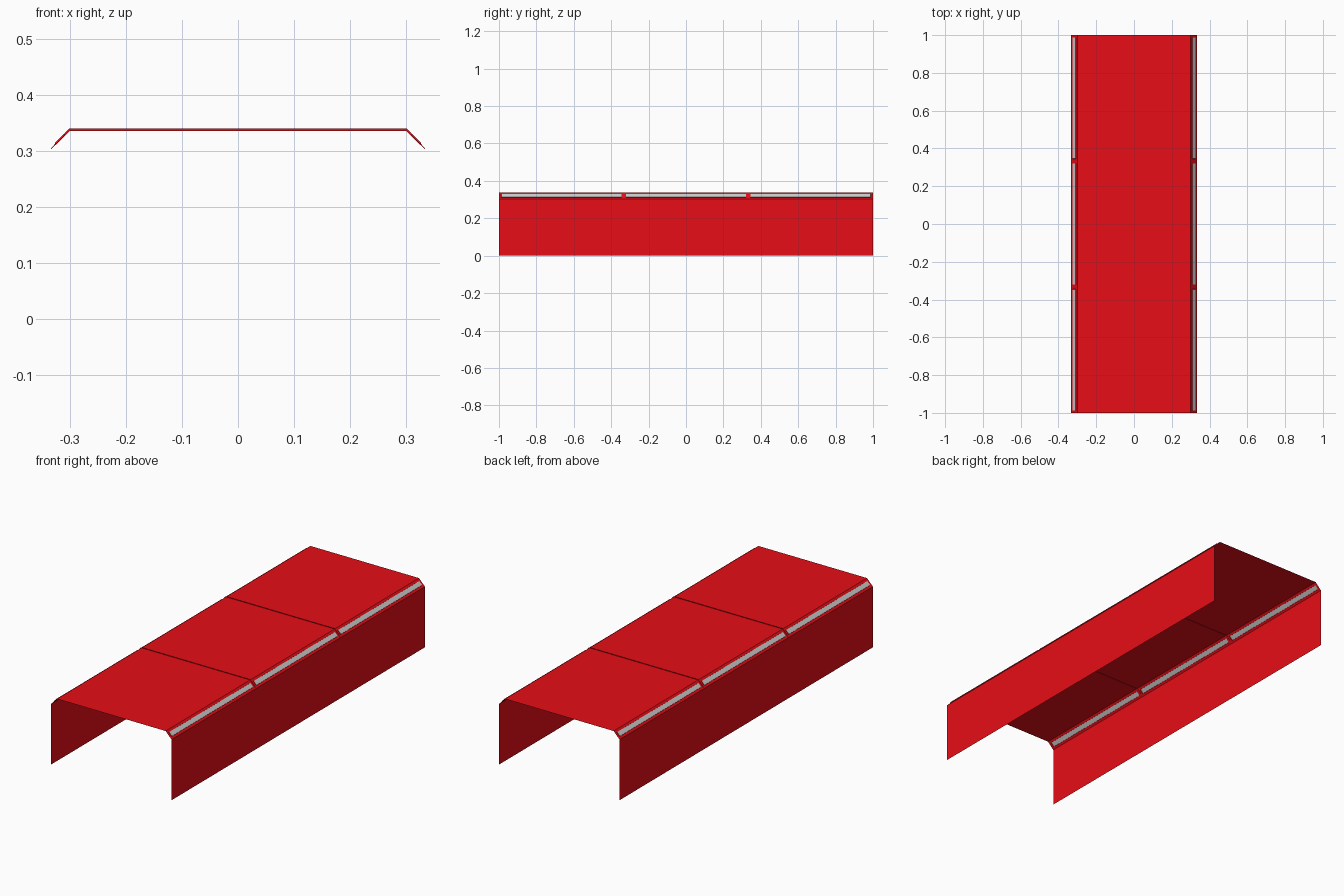
import bpy, bmesh

if "Cube" in bpy.data.objects:
    bpy.data.objects.remove(bpy.data.objects["Cube"])


def material(name, color):
    m = bpy.data.materials.new(name)
    m.diffuse_color = color
    m.use_nodes = True
    m.node_tree.nodes["Principled BSDF"].inputs["Base Color"].default_value = m.diffuse_color
    return m


def add_object(name, bm, mats):
    mesh = bpy.data.meshes.new(name)
    bm.to_mesh(mesh)
    bm.free()
    for m in mats:
        mesh.materials.append(m)
    bpy.context.collection.objects.link(bpy.data.objects.new(name, mesh))


red = material("red_paint", (0.8, 0.004, 0.008, 1))
grey = material("grey_strip", (0.62, 0.62, 0.62, 1))

# Open shell cross-section, lofted through the seam positions
profile = [(-0.333, 0), (-0.333, 0.303), (-0.3, 0.337), (0.3, 0.337), (0.333, 0.303), (0.333, 0)]
seams = (-1 / 3, 1 / 3)
bm = bmesh.new()
rings = [[bm.verts.new((x, y, z)) for x, z in profile] for y in (-1, *seams, 1)]
strips = []
for a, b in zip(rings, rings[1:]):
    for j in range(5):
        f = bm.faces.new((a[j], a[j + 1], b[j + 1], b[j]))
        if j in (1, 3):
            strips.append(f)
bm.normal_update()

# Grey strips framed in red along both sloping edges, slightly raised
bmesh.ops.inset_individual(bm, faces=strips, thickness=0.012, use_even_offset=True)
bmesh.ops.inset_individual(bm, faces=strips, thickness=0.0005, depth=0.003, use_even_offset=True)
for f in strips:
    f.material_index = 1
add_object("cover_shell", bm, [red, grey])

# Thin upright fins across the top at each seam
lower = [(-0.333, 0.303), (-0.3, 0.335), (0.3, 0.335), (0.333, 0.303)]
upper = [(-0.333, 0.305), (-0.301, 0.340), (0.301, 0.340), (0.333, 0.305)]
bm = bmesh.new()
for y in seams:
    lo, hi = [[bm.verts.new((x, y, z)) for x, z in p] for p in (lower, upper)]
    for k in range(3):
        bm.faces.new((lo[k], lo[k + 1], hi[k + 1], hi[k]))
add_object("seam_fins", bm, [red])
